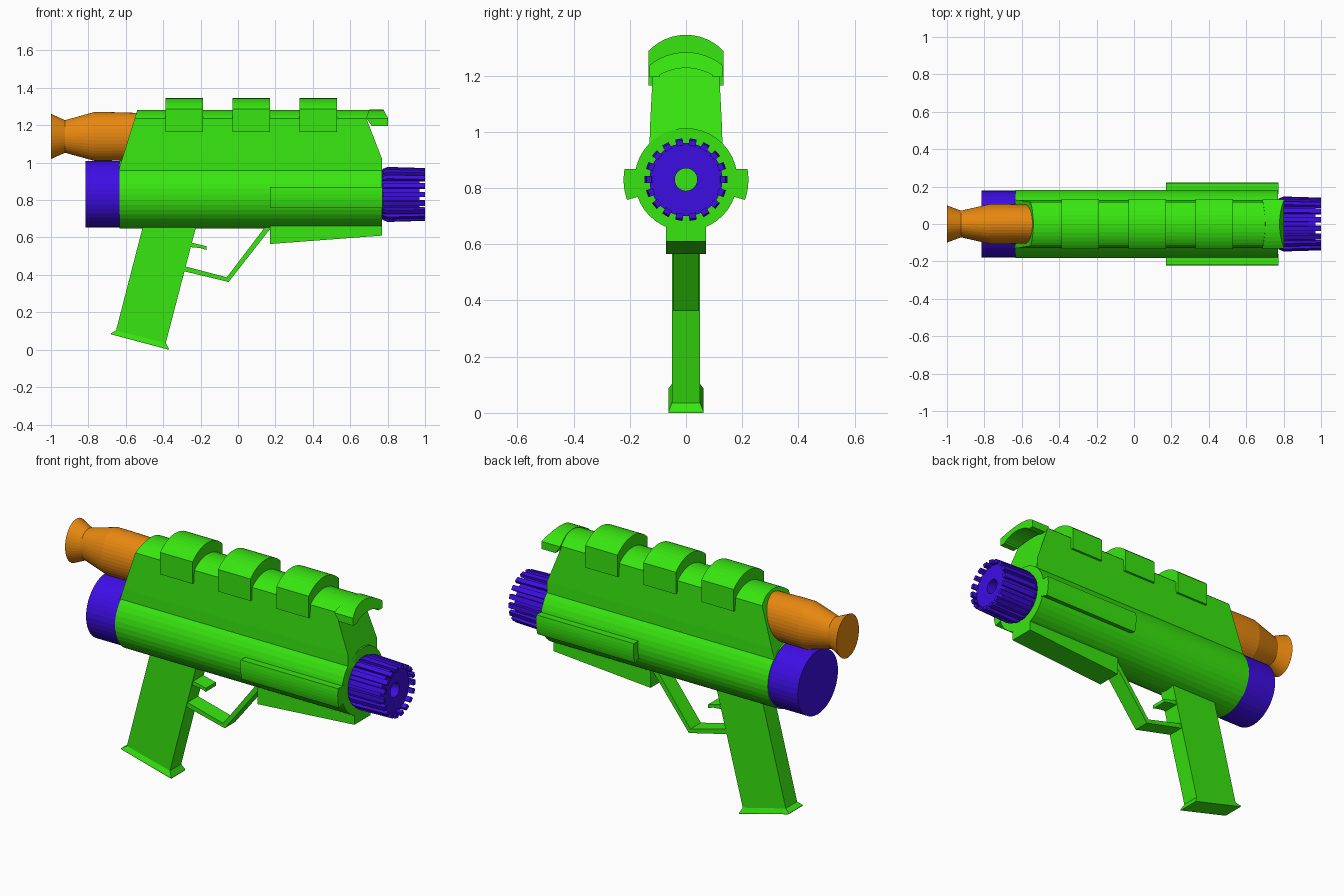
import bpy, bmesh
from math import sin, cos, pi, radians, asin

if "Cube" in bpy.data.objects:
    bpy.data.objects.remove(bpy.data.objects["Cube"])


def material(name, rgb):
    m = bpy.data.materials.new(name)
    m.diffuse_color = (*rgb, 1)
    m.use_nodes = True
    m.node_tree.nodes["Principled BSDF"].inputs["Base Color"].default_value = m.diffuse_color
    return m


GREEN = material("green", (0.039, 0.79, 0.005))
ORANGE = material("orange", (0.80, 0.246, 0.005))
PURPLE = material("purple", (0.048, 0.004, 0.775))
AXIS_Z = 0.83


def loft(name, rings, mat, cap=True):
    """Skin equal-length rings of 3D points; cap the ends or join last to first."""
    bm = bmesh.new()
    vs = [[bm.verts.new(p) for p in r] for r in rings]
    pairs = list(zip(vs, vs[1:])) + ([] if cap else [(vs[-1], vs[0])])
    n = len(rings[0])
    for a, b in pairs:
        for i in range(n):
            j = (i + 1) % n
            bm.faces.new((a[i], a[j], b[j], b[i]))
    if cap:
        bm.faces.new(vs[0])
        bm.faces.new(vs[-1])
    bmesh.ops.recalc_face_normals(bm, faces=bm.faces)
    me = bpy.data.meshes.new(name)
    bm.to_mesh(me)
    bm.free()
    me.materials.append(mat)
    ob = bpy.data.objects.new(name, me)
    bpy.context.collection.objects.link(ob)
    return ob


def side_prism(name, pts, half, mat):
    """Extrude an (x, z) outline across y."""
    return loft(name, [[(x, s * half, z) for x, z in pts] for s in (-1, 1)], mat)


def long_prism(name, pts, back, front, mat):
    """Extrude a (y, z) outline along x; back and front are functions of z."""
    return loft(name, [[(f(z), y, z) for y, z in pts] for f in (back, front)], mat)


def lathe(name, profile, z, mat, ys=1.0, n=40, cap=True):
    """Turn an (x, radius) profile around an x-direction axis."""
    return loft(name, [[(x, ys * r * cos(2 * pi * i / n), z + r * sin(2 * pi * i / n))
                        for i in range(n)] for x, r in profile], mat, cap)


def arc(w, z_edge, z_top, n=12):
    """(y, z) points of a shallow arch from -w to w."""
    s = z_top - z_edge
    r = (w * w + s * s) / (2 * s)
    a = asin(w / r)
    return [(r * sin(-a + 2 * a * i / n), z_top - r + r * cos(-a + 2 * a * i / n))
            for i in range(n + 1)]


def line(x0, z0, x1, z1):
    return lambda z: x0 + (x1 - x0) * (z - z0) / (z1 - z0)


# main barrel body, rear cap and sight tube
lathe("barrel_body", [(-0.633, 0.183), (0.77, 0.183)], AXIS_Z, GREEN)
lathe("rear_cap", [(-0.815, 0.178), (-0.62, 0.178)], 0.832, PURPLE)
lathe("scope", [(-1, 0.121), (-0.925, 0.087), (-0.77, 0.13), (-0.68, 0.13), (-0.5, 0.125)],
      1.14, ORANGE, ys=0.82)

# upper housing: side walls with a sloped front, and a roof that runs on to the hood
slope_back = line(-0.638, 0.96, -0.545, 1.26)
slope_front = line(0.77, 1.02, 0.685, 1.24)
long_prism("upper_housing", [(-0.13, 0.94), (-0.128, 1.02), (-0.117, 1.235), (0.117, 1.235),
                             (0.128, 1.02), (0.13, 0.94)],
           slope_back, lambda z: min(0.77, slope_front(z)), GREEN)
long_prism("housing_roof", arc(0.117, 1.235, 1.282), slope_back,
           line(0.688, 1.235, 0.708, 1.282), GREEN)

# three raised top ribs
for i, x in enumerate((-0.388, -0.03, 0.33)):
    long_prism(f"top_rib_{i + 1}", [(-0.133, 1.165)] + arc(0.133, 1.288, 1.345) + [(0.133, 1.165)],
               lambda z: x, lambda z: x + 0.2, GREEN)

# arched hood over the front end
hood_low, hood_high = line(0.715, 1.195, 0.685, 1.24), line(0.683, 1.235, 0.702, 1.283)
hood_front = line(0.803, 1.237, 0.778, 1.283)
long_prism("front_hood",
           [(-0.13, 1.195)] + arc(0.13, 1.237, 1.283) + [(0.13, 1.195), (0.095, 1.195)]
           + arc(0.092, 1.203, 1.227)[::-1] + [(-0.095, 1.195)],
           lambda z: max(hood_low(z), hood_high(z)),
           lambda z: min(0.803, hood_front(z)), GREEN)

# curved side guards
for label, s in (("left", -1), ("right", 1)):
    angles = [radians(-19 + 29 * i / 6) for i in range(7)]
    pts = [(s * 0.222 * cos(a), AXIS_Z + 0.222 * sin(a)) for a in angles]
    pts += [(s * 0.16, 0.868), (s * 0.16, 0.772)]
    long_prism(f"side_guard_{label}", pts, lambda z: 0.17, lambda z: 0.772, GREEN)

# wedge under the barrel
side_prism("under_barrel_wedge", [(0.17, 0.565), (0.77, 0.61), (0.77, 0.75), (0.17, 0.75)],
           0.071, GREEN)

# grip with flared foot
grip_rings = [(-0.51 + 0.025, 0.75, -0.225 + 0.025, 0.75, 0.05),
              (-0.652, 0.103, -0.386, 0.036, 0.05),
              (-0.68, 0.087, -0.37, 0.006, 0.062),
              (-0.678, 0.082, -0.37, 0.0, 0.062)]
loft("grip", [[(xa, -h, za), (xb, -h, zb), (xb, h, zb), (xa, h, za)]
              for xa, za, xb, zb, h in grip_rings], GREEN)

# trigger and trigger guard
side_prism("trigger", [(-0.27, 0.575), (-0.235, 0.569), (-0.168, 0.553), (-0.168, 0.533),
                       (-0.2, 0.543), (-0.27, 0.55)], 0.044, GREEN)
side_prism("trigger_guard", [(-0.3, 0.45), (-0.06, 0.387), (0.14, 0.65), (0.17, 0.68),
                             (0.175, 0.65), (-0.05, 0.362), (-0.3, 0.422)], 0.046, GREEN)

# hollow muzzle core with a ring of fins
lathe("muzzle_core", [(0.765, 0.13), (0.97, 0.13), (0.97, 0.04), (0.765, 0.04)],
      AXIS_Z, PURPLE, n=36, cap=False)
for i in range(18):
    fin = side_prism(f"muzzle_fin_{i + 1}", [(0.765, 0.12), (0.775, 0.137), (0.8, 0.147),
                                             (1.0, 0.141), (1.0, 0.122)], 0.013, PURPLE)
    fin.rotation_euler.x = 2 * pi * (i + 0.5) / 18
    fin.location.z = AXIS_Z
